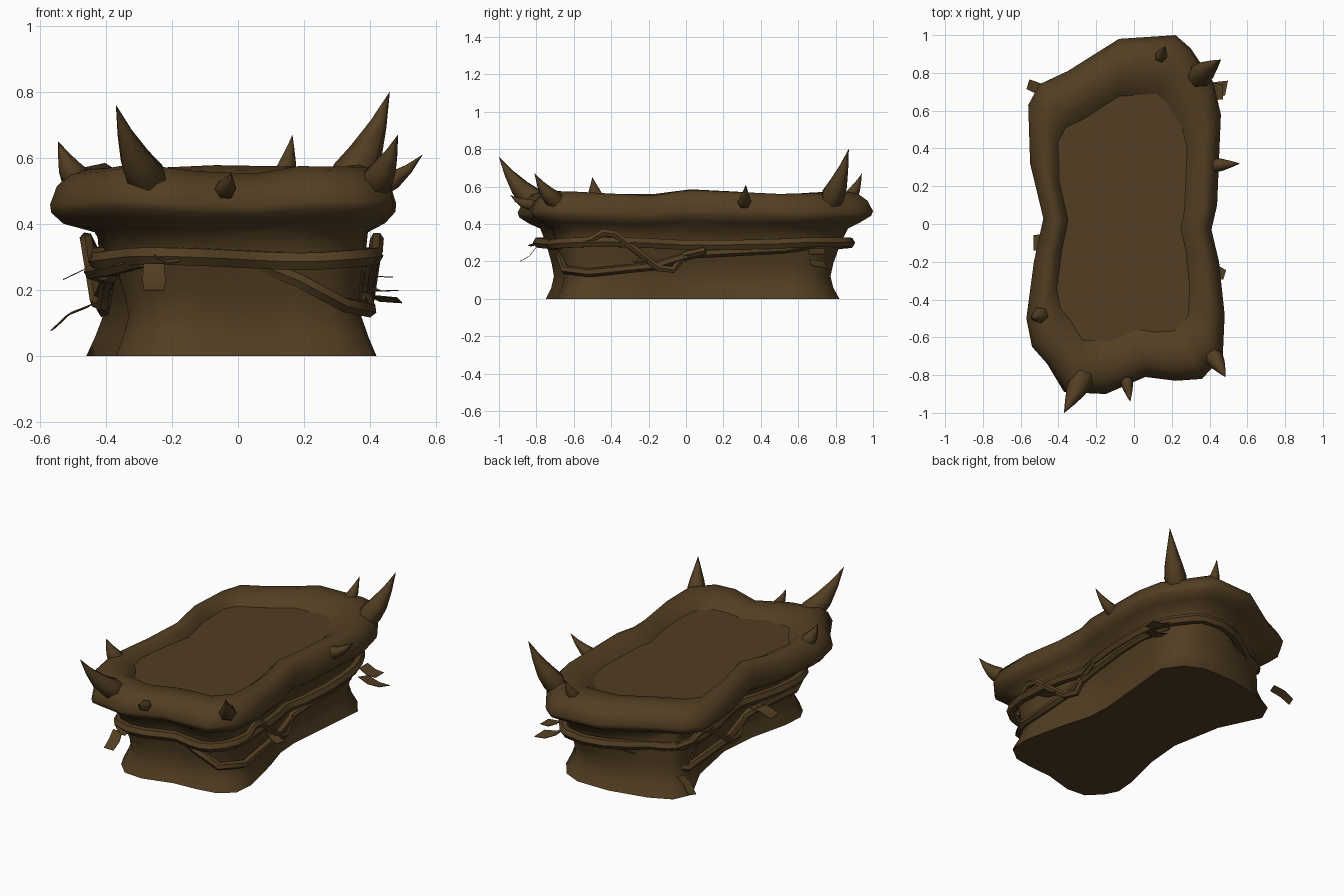
import bpy, bmesh, math
from mathutils import Vector

cube = bpy.data.objects.get("Cube")
if cube:
    bpy.data.objects.remove(cube, do_unlink=True)

bark = bpy.data.materials.new("dark brown bark")
bark.use_nodes = True
COLOUR = (0.085, 0.048, 0.016, 1)
bark.diffuse_color = COLOUR
bark.node_tree.nodes["Principled BSDF"].inputs["Base Color"].default_value = COLOUR

# Irregular outline of the rim, anticlockwise from the back
OUTLINE = [(.22, 1), (-.08, .98), (-.35, .81), (-.5, .74), (-.56, .63), (-.55, .32),
           (-.48, .03), (-.53, -.2), (-.57, -.5), (-.54, -.65), (-.46, -.74), (-.37, -.89),
           (-.15, -.9), (.06, -.81), (.22, -.83), (.36, -.82), (.47, -.7), (.48, -.48),
           (.45, -.2), (.41, -.03), (.44, .1), (.46, .58), (.42, .75), (.3, .93)]
# Matching outline of the foot, pinched along the sides
FOOT = [(.16, .82), (-.05, .82), (-.28, .77), (-.41, .71), (-.46, .6), (-.34, .35),
        (-.28, .03), (-.3, -.2), (-.36, -.45), (-.37, -.58), (-.33, -.66), (-.25, -.74),
        (-.13, -.75), (.05, -.7), (.2, -.69), (.32, -.67), (.41, -.6), (.42, -.47),
        (.36, -.2), (.31, -.03), (.3, .12), (.34, .55), (.35, .66), (.27, .77)]


def finish(ob, angle=50):
    bpy.ops.object.select_all(action='DESELECT')
    ob.select_set(True)
    bpy.context.view_layer.objects.active = ob
    if ob.type == 'CURVE':
        bpy.ops.object.convert(target='MESH')
    bpy.ops.object.shade_smooth_by_angle(angle=math.radians(angle))


def loft(name, rings, cap_start=True, cap_end=True, angle=50):
    bm = bmesh.new()
    loops = [[bm.verts.new(p) for p in ring] for ring in rings]
    n = len(loops[0])
    for a, b in zip(loops, loops[1:]):
        for i in range(n):
            j = (i + 1) % n
            bm.faces.new((a[i], a[j], b[j], b[i]))
    if cap_start:
        bm.faces.new(loops[0][::-1])
    if cap_end:
        bm.faces.new(loops[-1])
    bmesh.ops.recalc_face_normals(bm, faces=bm.faces)
    me = bpy.data.meshes.new(name)
    bm.to_mesh(me)
    bm.free()
    me.materials.append(bark)
    ob = bpy.data.objects.new(name, me)
    bpy.context.collection.objects.link(ob)
    finish(ob, angle)


def ring(sx, sy, z, wave=0.0, shift=0.0):
    pts = []
    for i, (x, y) in enumerate(OUTLINE):
        dz = wave * (math.sin(i * 1.35) + 0.6 * math.sin(i * 2.3 + 1))
        pts.append((x * sx + shift, y * sy, z + dz))
    return pts


def trunk_ring(blend, z, sx=.89, sy=.94):
    # Mix the foot outline towards the neck under the rim
    neck = ring(.79, .865, z, 0, .015)
    return [Vector((x * sx, y * sy, z)).lerp(Vector(p), blend) for (x, y), p in zip(FOOT, neck)]


# Flared trunk with a swollen rim, open at the top
loft("trunk_and_rim", [
    trunk_ring(0, 0, 1, 1), trunk_ring(0, .06, .94, .96), trunk_ring(.02, .12),
    trunk_ring(.18, .19), trunk_ring(.45, .26), trunk_ring(.72, .32), trunk_ring(1, .375),
    ring(.93, .93, .405, .006),
    ring(.995, .99, .44, .008), ring(1, 1, .465, .008), ring(.965, .97, .52, .01),
    ring(.91, .92, .555, .012), ring(.84, .85, .568, .012), ring(.75, .76, .556, .008, -.015),
    ring(.67, .69, .51, 0, -.027)], cap_end=False, angle=60)

# Sunken floor
loft("sunken_floor", [ring(.67, .69, .505, 0, -.027), ring(.67, .69, .511, 0, -.027)])


def on_outline(x, y, scale):
    # Push a direction out to the scaled outline
    d = Vector((x, y))
    n = len(OUTLINE)
    for i in range(n):
        a, b = Vector(OUTLINE[i]), Vector(OUTLINE[(i + 1) % n])
        e = b - a
        den = d.cross(e)
        if abs(den) > 1e-9:
            t, u = a.cross(e) / den, a.cross(d) / den
            if t > 0 and 0 <= u <= 1:
                return d * t * scale
    return d


def vine(name, pts, radius, handle, cyclic=False):
    cu = bpy.data.curves.new(name, 'CURVE')
    cu.dimensions = '3D'
    cu.bevel_depth = radius
    cu.bevel_resolution = 1
    cu.resolution_u = 2
    cu.use_fill_caps = True
    sp = cu.splines.new('BEZIER')
    sp.bezier_points.add(len(pts) - 1)
    sp.use_cyclic_u = cyclic
    for bp, p in zip(sp.bezier_points, pts):
        bp.co = p
        bp.handle_left_type = bp.handle_right_type = handle
    cu.materials.append(bark)
    ob = bpy.data.objects.new(name, cu)
    bpy.context.collection.objects.link(ob)
    finish(ob)


# Main vine wrapped round the waist
vine("main_vine", [(x * .79 + .025, y * .86, .295 + .008 * math.sin(i * 1.1 + 2))
                   for i, (x, y) in enumerate(OUTLINE)], .03, 'AUTO', True)

# Crossing vines, repeated half a turn round
LOW = [(.05, -.8, .28), (.2, -.8, .23), (.38, -.8, .155), (.46, -.62, .14),
       (.43, -.2, .175), (.42, .05, .24), (.44, .4, .255), (.45, .65, .265), (.36, .84, .29)]
KNOT = [(.45, -.72, .29), (.46, -.58, .315), (.46, -.5, .355), (.45, -.42, .345),
        (.43, -.17, .165), (.41, -.08, .155), (.41, -.01, .235), (.43, .12, .26)]
for side, sign in (("left", 1), ("right", -1)):
    for label, path, radius, scale in (("low", LOW, .024, .81), ("knot", KNOT, .021, .85)):
        pts = []
        for x, y, z in path:
            q = on_outline(x * sign, y * sign, scale)
            pts.append((q.x + .015, q.y, z))
        vine(f"{side}_{label}_vine", pts, radius, 'VECTOR')


def thorn(name, base, tip, radius):
    base, tip = Vector(base), Vector(tip)
    axis = tip - base
    u = axis.cross(Vector((0, 0, 1))).normalized()
    v = axis.normalized().cross(u)
    sag = Vector((0, 0, -.1 * axis.length))
    rings = []
    for t, r in ((-.25, .7), (.08, 1), (.4, .78), (.72, .4), (1, .01)):
        c = base + axis * t + sag * (4 * t * (1 - t) if t > 0 else 0)
        rings.append([c + radius * r * (u * math.cos(k * math.tau / 6) + v * math.sin(k * math.tau / 6))
                      for k in range(6)])
    loft(name, rings, angle=65)


# Thorns growing from the rim
THORNS = [((-.27, -.81, .53), (-.37, -1, .76), .066), ((.34, .78, .54), (.46, .87, .8), .066),
          ((-.49, -.48, .54), (-.545, -.5, .65), .045), ((.14, .88, .55), (.165, .94, .67), .036),
          ((.41, .31, .51), (.56, .32, .61), .04), ((.42, -.7, .53), (.485, -.81, .67), .05),
          ((-.04, -.83, .505), (-.02, -.94, .555), .033)]
for i, (base, tip, r) in enumerate(THORNS):
    thorn(f"thorn_{i + 1}", base, tip, r)


def leaf(name, root, tip, across, width):
    # Thin bent blade with a curled middle
    root, tip = Vector(root), Vector(tip)
    across = Vector(across).normalized() * width / 2
    lift = across.cross(tip - root).normalized()
    rings = []
    for t, w in ((0, .9), (.5, 1), (1, .9)):
        c = root.lerp(tip, t) + lift * .05 * t * (1 - t)
        rings.append([c - across * w, c + across * w, c + across * w + lift * .003,
                      c - across * w + lift * .003])
    loft(name, rings, angle=30)


# Leaves hanging from the vines
LEAVES = [((-.255, -.8, .28), (-.255, -.89, .2), (1, 0, 0), .07),
          ((-.255, -.79, .31), (-.175, -.82, .295), (0, 1, .3), .06),
          ((-.4, -.09, .265), (-.53, -.1, .23), (0, 1, 0), .09),
          ((-.45, .7, .15), (-.56, .74, .08), (.3, 1, .2), .06),
          ((.36, .7, .205), (.49, .72, .17), (.2, 1, -.2), .09),
          ((.36, .7, .27), (.47, .7, .24), (0, 1, 0), .09),
          ((.38, -.22, .22), (.48, -.27, .2), (.3, 1, 0), .06)]
for i, (root, tip, across, w) in enumerate(LEAVES):
    leaf(f"leaf_{i + 1}", root, tip, across, w)
